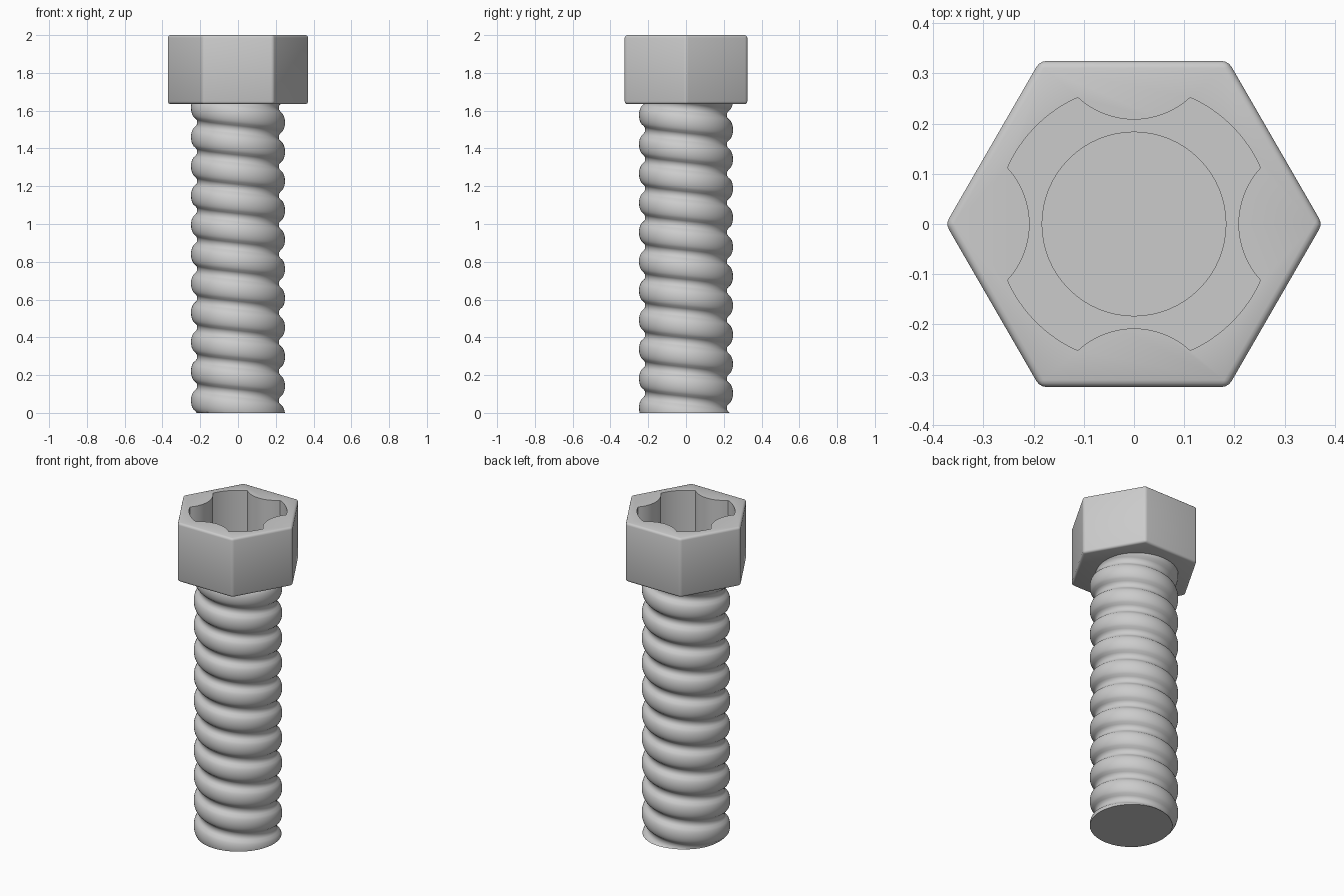
import bpy, bmesh
from math import sin, cos, pi, sqrt, atan2

if "Cube" in bpy.data.objects:
    bpy.data.objects.remove(bpy.data.objects["Cube"])


def make_object(name, bm):
    bmesh.ops.recalc_face_normals(bm, faces=bm.faces)
    mesh = bpy.data.meshes.new(name)
    bm.to_mesh(mesh)
    bm.free()
    obj = bpy.data.objects.new(name, mesh)
    bpy.context.collection.objects.link(obj)
    return obj


def prism(name, outline, z0, z1):
    bm = bmesh.new()
    low = [bm.verts.new((x, y, z0)) for x, y in outline]
    high = [bm.verts.new((x, y, z1)) for x, y in outline]
    bm.faces.new(low[::-1])
    bm.faces.new(high)
    n = len(outline)
    for i in range(n):
        j = (i + 1) % n
        bm.faces.new((low[i], low[j], high[j], high[i]))
    return make_object(name, bm)


def circle(radius, count):
    return [(radius * cos(2 * pi * i / count), radius * sin(2 * pi * i / count))
            for i in range(count)]


def select(obj):
    bpy.ops.object.select_all(action='DESELECT')
    obj.select_set(True)
    bpy.context.view_layer.objects.active = obj


# Socket outline: round with four inward scallops
def socket_outline():
    pts = []
    corner = atan2(0.252, 0.112)
    for q in range(4):
        a = q * pi / 2
        # scallop centred on this axis, bulging towards the middle
        for i in range(17):
            t = -0.112 + 0.224 * i / 16
            r = 0.208 + 0.165 - sqrt(0.165 ** 2 - t * t)
            pts.append((r * cos(a) - t * sin(a), r * sin(a) + t * cos(a)))
        # outer arc to the next scallop
        start, end = a + pi / 2 - corner, a + corner
        rad = sqrt(0.252 ** 2 + 0.112 ** 2)
        for i in range(1, 10):
            b = start + (end - start) * i / 10
            pts.append((rad * cos(b), rad * sin(b)))
    return pts


# Hexagonal head with softened edges and a stepped socket
head = prism("hex_head", circle(0.375, 6), 1.635, 2.0)
bevel = head.modifiers.new("soft_edges", 'BEVEL')
bevel.width = 0.014
bevel.segments = 3
cutters = [prism("socket_cutter", socket_outline(), 1.72, 2.1),
           prism("recess_cutter", circle(0.183, 64), 1.66, 1.9)]
for cutter in cutters:
    cutter.hide_render = True
    cut = head.modifiers.new(cutter.name, 'BOOLEAN')
    cut.operation = 'DIFFERENCE'
    cut.solver = 'EXACT'
    cut.object = cutter
select(head)
for name in [m.name for m in head.modifiers]:
    bpy.ops.object.modifier_apply(modifier=name)
for cutter in cutters:
    bpy.data.objects.remove(cutter)
select(head)
bpy.ops.object.shade_smooth_by_angle(angle=pi / 6)

# Threaded shank: helical grid trimmed flat at both ends
PITCH, STEPS, SIDES, TURNS = 0.155, 14, 72, 14


def thread_radius(u):
    d = abs(u - 0.5) / 0.37
    return 0.217 + 0.032 * sqrt(max(0.0, 1 - d * d))


bm = bmesh.new()
columns = []
for i in range(SIDES + 1):
    a = 2 * pi * i / SIDES
    col = []
    for j in range(STEPS * TURNS + 1):
        r = thread_radius((j % STEPS) / STEPS)
        z = 0.065 + PITCH * (j / STEPS - 2.5 + 0.5 - i / SIDES + 0.0)
        col.append(bm.verts.new((r * cos(a), r * sin(a), z)))
    columns.append(col)
for c, d in zip(columns, columns[1:]):
    for j in range(len(c) - 1):
        bm.faces.new((c[j], d[j], d[j + 1], c[j + 1]))
bmesh.ops.remove_doubles(bm, verts=bm.verts, dist=0.0001)
for z, direction in ((0.0, -1), (1.645, 1)):
    bmesh.ops.bisect_plane(bm, geom=bm.verts[:] + bm.edges[:] + bm.faces[:],
                           plane_co=(0, 0, z), plane_no=(0, 0, direction),
                           clear_outer=True)
bmesh.ops.holes_fill(bm, edges=[e for e in bm.edges if e.is_boundary], sides=0)
shank = make_object("threaded_shank", bm)
select(shank)
bpy.ops.object.shade_smooth_by_angle(angle=pi / 4)
